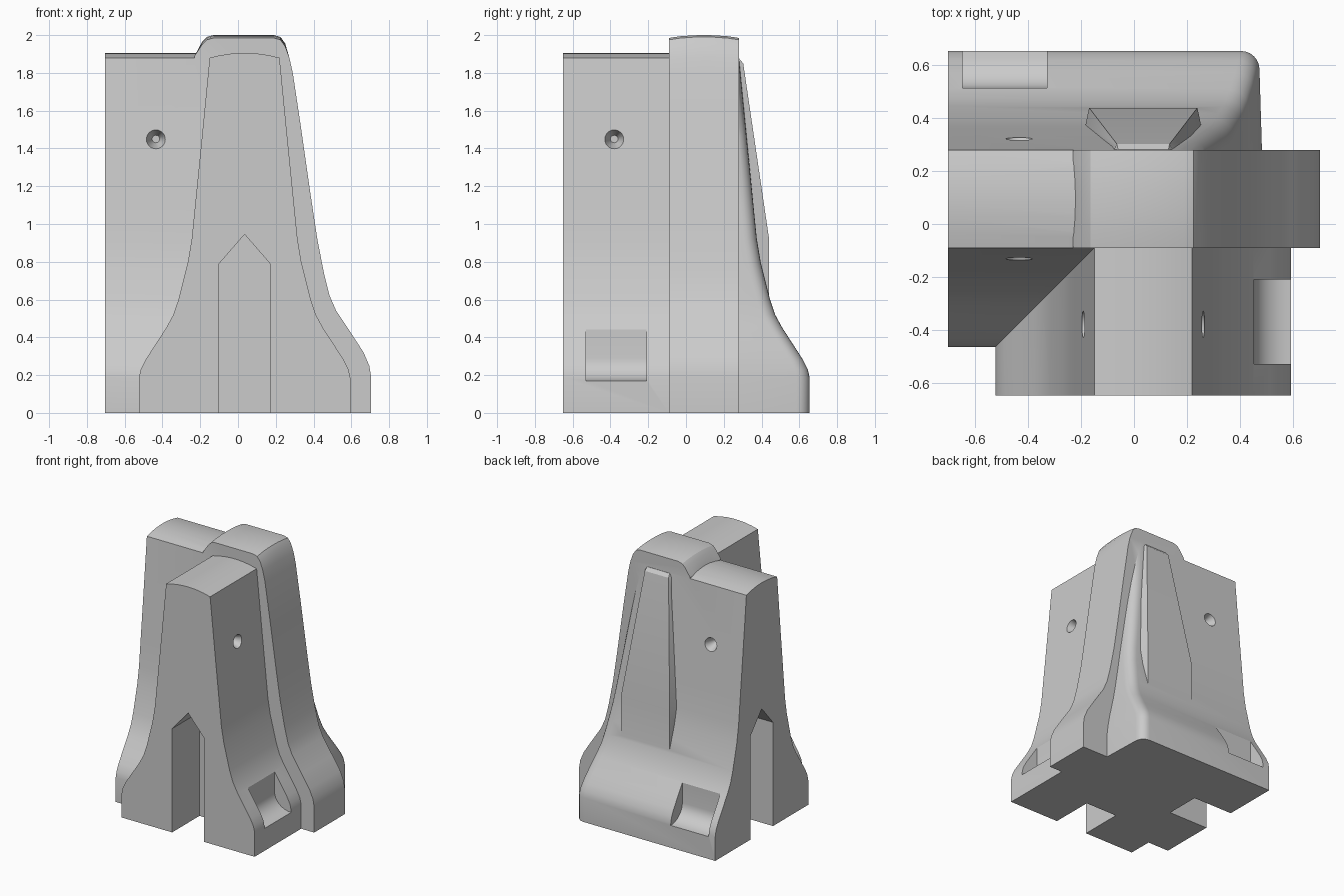
import bpy, bmesh
from math import sin, cos, pi
from mathutils import Matrix, Vector

if "Cube" in bpy.data.objects:
    bpy.data.objects.remove(bpy.data.objects["Cube"])

CX, CY = 0.035, 0.095       # centre lines of the two wings
# half width, height of the wing cross-section (slightly crowned top)
WING = [(0.56, 0), (0.56, 0.185), (0.55, 0.23), (0.525, 0.28), (0.48, 0.35), (0.415, 0.45),
        (0.377, 0.52), (0.35, 0.6), (0.325, 0.7), (0.3, 0.8), (0.28, 0.92), (0.262, 1.1),
        (0.225, 1.47), (0.185, 1.88), (0.13, 1.893), (0.07, 1.902), (0.02, 1.905)]
# x, height of the rear wall's rounded end
END = [(0.49, 0), (0.49, 0.19), (0.475, 0.31), (0.43, 0.53), (0.41, 0.66),
       (0.375, 0.92), (0.23, 1.88), (0.22, 2)]


def lerp(table, z):
    for (a, za), (b, zb) in zip(table, table[1:]):
        if za <= z <= zb:
            return a + (b - a) * (z - za) / (zb - za)


def loft(name, rings):
    """Skin equal-length rings of points into a closed solid."""
    bm = bmesh.new()
    vs = [[bm.verts.new(p) for p in r] for r in rings]
    n = len(rings[0])
    for a, b in zip(vs, vs[1:]):
        for i in range(n):
            j = (i + 1) % n
            bm.faces.new((a[i], a[j], b[j], b[i]))
    bm.faces.new(vs[0])
    bm.faces.new(vs[-1])
    bmesh.ops.recalc_face_normals(bm, faces=bm.faces)
    return finish(name, bm)


def finish(name, bm):
    me = bpy.data.meshes.new(name)
    bm.to_mesh(me)
    bm.free()
    ob = bpy.data.objects.new(name, me)
    bpy.context.collection.objects.link(ob)
    return ob


def combine(target, other, op):
    m = target.modifiers.new(op, 'BOOLEAN')
    m.operation, m.object, m.solver = op, other, 'EXACT'
    bpy.context.view_layer.objects.active = target
    bpy.ops.object.modifier_apply(modifier=m.name)
    bpy.data.objects.remove(other)


# left wing: its rear wall runs on to a rounded, leaning end
rings = []
for w, z in WING:
    e = lerp(END, z)
    r = min(0.07, w * 0.9)
    arc = [(e - 0.015 - r + r * cos(t), w - r + r * sin(t))
           for t in [k * pi / 12 for k in range(7)]]
    plan = [(-0.705, -w), (0, -w), (e, 0)] + arc + [(-0.705, w)]
    rings.append([(x, CY + y, z) for x, y in plan])
body = loft("corner_barrier", rings)

# front wing
front = loft("front_wing", [[(CX - w, -0.65, z), (CX + w, -0.65, z), (CX + w, 0.1, z), (CX - w, 0.1, z)]
                            for w, z in WING])

# raised rib with a flared outer side and a crowned top
RIB = [(-0.1, 0), (0.705, 0), (0.705, 0.19), (0.695, 0.25), (0.665, 0.32), (0.6, 0.42), (0.52, 0.54),
       (0.485, 0.62), (0.455, 0.74), (0.42, 0.92), (0.385, 1.15), (0.335, 1.5), (0.29, 1.8),
       (0.272, 1.88), (0.25, 1.94), (0.225, 1.975), (0.19, 1.985), (-0.13, 1.985),
       (-0.165, 1.975), (-0.19, 1.95), (-0.23, 1.89), (-0.23, 1.8), (-0.1, 1.7)]
rib = loft("rib", [[(x, y, z + (c if z > 1.9 else 0)) for x, z in RIB]
                   for y, c in [(-0.09, 0), (-0.03, 0.009), (0.04, 0.014), (0.095, 0.015),
                                (0.15, 0.014), (0.22, 0.009), (0.28, 0)]])

# tapered buttress on the rear wall
buttress = loft("buttress", [[(CX - h - 0.05, 0.2, z), (CX - h, y, z), (CX + h, y, z), (CX + h + 0.05, 0.2, z)]
                             for h, y, z in [(0.205, 0.44, 0.45), (0.205, 0.44, 0.92),
                                             (0.1, 0.303, 1.85), (0.095, 0.282, 1.875)]])
for part in (front, rib, buttress):
    combine(body, part, 'UNION')

# pointed channels in both wing ends
CHANNEL = [(-0.135, -0.1), (0.135, -0.1), (0.135, 0.79), (0, 0.945), (-0.135, 0.79)]
cutters = [loft("channel_cutter", [[(CX + u, y, z) for u, z in CHANNEL] for y in (-0.8, -0.32)]),
           loft("channel_cutter", [[(x, CY + u, z) for u, z in CHANNEL] for x in (-0.85, -0.37)])]

# scooped lifting pockets on the outer slopes
SCOOP = [(0.42, 0.6), (0.42, 0.29)] + [(0.56 - 0.14 * cos(t), 0.29 - 0.12 * sin(t))
         for t in [k * pi / 16 for k in range(1, 9)]] + [(0.7, 0.17), (0.7, 0.6)]
cutters += [loft("pocket_cutter", [[(CX + u, y, z) for u, z in SCOOP] for y in (-0.53, -0.21)]),
            loft("pocket_cutter", [[(x, CY + u, z) for u, z in SCOOP] for x in (-0.65, -0.33)])]

# conical dimples on both faces of each wing
for s in (-1, 1):
    for pos, out in [((-0.435, CY + s * 0.227, 1.45), (0, -s, 0)),
                     ((CX + s * 0.227, -0.38, 1.45), (-s, 0, 0))]:
        bm = bmesh.new()
        rot = Vector(out).to_track_quat('Z', 'Y').to_matrix().to_4x4()
        bmesh.ops.create_cone(bm, cap_ends=True, segments=24, radius1=0.08, radius2=0.02,
                              depth=0.16, matrix=Matrix.Translation(pos) @ rot)
        cutters.append(finish("dimple_cutter", bm))
for c in cutters:
    combine(body, c, 'DIFFERENCE')

# smooth the curved flanks, keep hard edges
body.select_set(True)
bpy.context.view_layer.objects.active = body
bpy.ops.object.shade_smooth_by_angle(angle=0.5)
